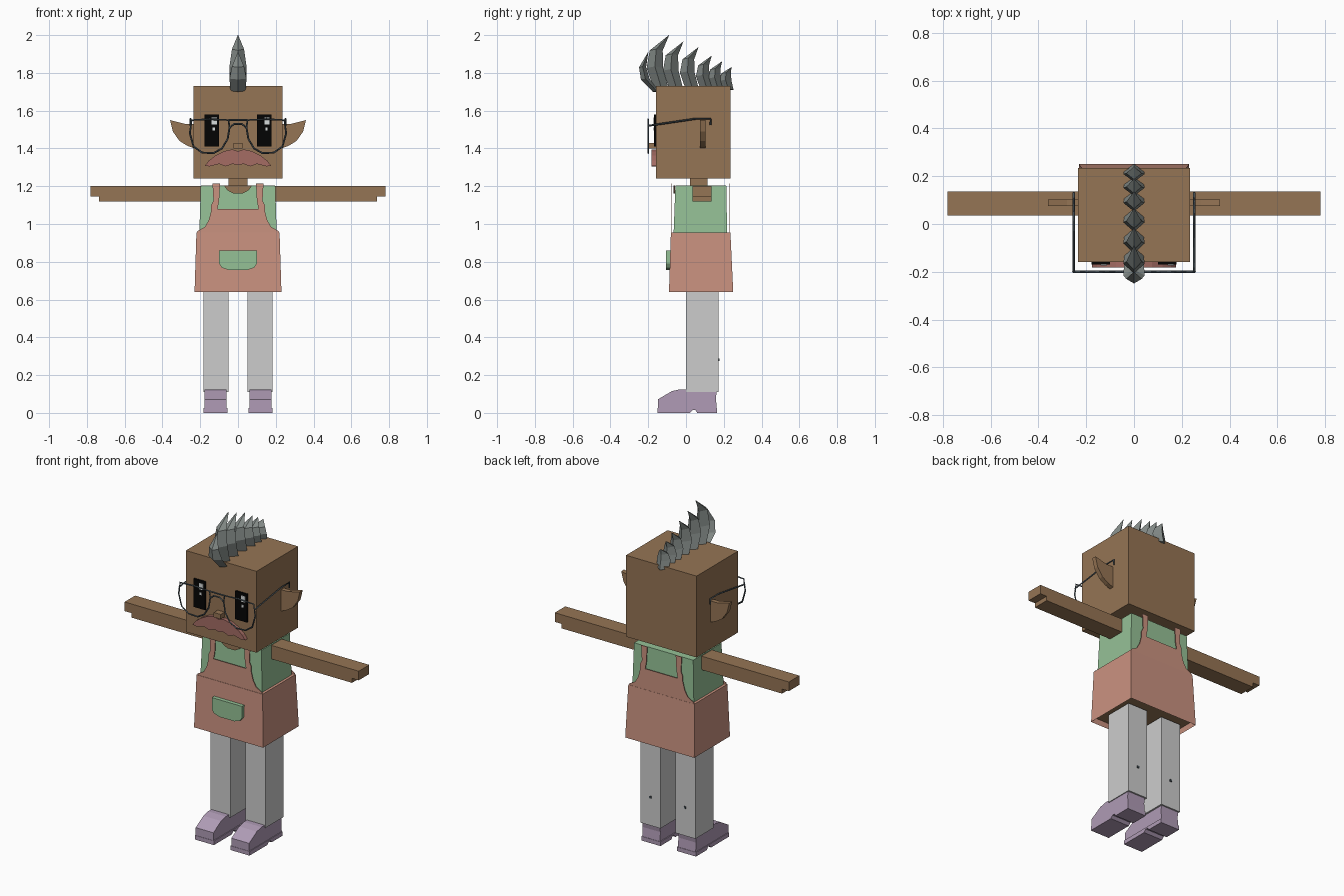
import bpy, bmesh
from mathutils import Vector

cube = bpy.data.objects.get("Cube")
if cube:
    bpy.data.objects.remove(cube, do_unlink=True)


def material(name, r, g, b):
    rgba = [(c / 255) ** 2.2 for c in (r, g, b)] + [1]
    m = bpy.data.materials.new(name)
    m.use_nodes = True
    m.diffuse_color = rgba
    m.node_tree.nodes["Principled BSDF"].inputs["Base Color"].default_value = rgba
    return m


skin = material("skin brown", 148, 116, 85)
salmon = material("salmon", 201, 145, 127)
green = material("soft green", 148, 192, 149)
grey = material("light grey", 203, 203, 203)
purple = material("dusty purple", 174, 154, 180)
rose = material("dull rose", 163, 108, 100)
slate = material("slate wire", 72, 82, 88)
hair = material("hair grey", 128, 135, 132)
black = material("black", 12, 12, 12)
white = material("highlight", 215, 220, 220)


def finish(bm, name, *mats):
    bmesh.ops.recalc_face_normals(bm, faces=bm.faces)
    me = bpy.data.meshes.new(name)
    bm.to_mesh(me)
    bm.free()
    for m in mats:
        me.materials.append(m)
    ob = bpy.data.objects.new(name, me)
    bpy.context.collection.objects.link(ob)
    return ob


def loft(name, rings, mat):
    """Skin a list of equal-sized rings, capped at both ends."""
    bm = bmesh.new()
    vs = [[bm.verts.new(p) for p in ring] for ring in rings]
    n = len(vs[0])
    for a, b in zip(vs, vs[1:]):
        for i in range(n):
            j = (i + 1) % n
            bm.faces.new((a[i], a[j], b[j], b[i]))
    bm.faces.new(vs[0])
    bm.faces.new(vs[-1])
    return finish(bm, name, mat)


def rect(x0, x1, y0, y1, z):
    return [(x0, y0, z), (x1, y0, z), (x1, y1, z), (x0, y1, z)]


def box(name, x0, x1, y0, y1, z0, z1, mat):
    return loft(name, [rect(x0, x1, y0, y1, z0), rect(x0, x1, y0, y1, z1)], mat)


def front_plate(name, pts, y0, y1, mat):
    return loft(name, [[(x, y, z) for x, z in pts] for y in (y0, y1)], mat)


def both(half):
    """Close a right-hand outline with its mirror image."""
    return half + [(-x, z) for x, z in reversed(half) if x]


def wire(name, pts, cyclic=False):
    cu = bpy.data.curves.new(name, "CURVE")
    cu.dimensions = "3D"
    cu.bevel_depth, cu.bevel_resolution = 0.005, 0
    sp = cu.splines.new("POLY")
    sp.points.add(len(pts) - 1)
    for p, co in zip(sp.points, pts):
        p.co = (*co, 1)
    sp.use_cyclic_u = cyclic
    cu.use_fill_caps = True
    cu.materials.append(slate)
    ob = bpy.data.objects.new(name, cu)
    bpy.context.collection.objects.link(ob)
    bpy.ops.object.select_all(action="DESELECT")
    ob.select_set(True)
    bpy.context.view_layer.objects.active = ob
    bpy.ops.object.convert(target="MESH")


# Head, neck and shirt
box("head", -.235, .235, -.16, .235, 1.24, 1.73, skin)
box("neck", -.05, .05, .02, .115, 1.15, 1.25, skin)
loft("shirt", [rect(-.205, .205, -.066, .218, .94), rect(-.197, .197, -.056, .213, 1.205)], green)
front_plate("neckline", both([(.075, 1.204), (.055, 1.178), (.025, 1.162)]), -.066, -.058, skin)

# Apron skirt, hollow underneath
skirt = loft("apron_skirt", [rect(-.23, .23, -.09, .25, .64), rect(-.22, .22, -.08, .235, .955)], salmon)
skirt.data.materials.append(skin)
bm = bmesh.new()
bm.from_mesh(skirt.data)
bm.faces.ensure_lookup_table()
under = min(bm.faces, key=lambda f: f.calc_center_median().z)
bmesh.ops.inset_individual(bm, faces=[under], thickness=.01)
for v in under.verts:
    v.co.z += .03
under.material_index = 1
bm.to_mesh(skirt.data)
bm.free()

# Apron bib with straps, front and back
bib = both([(.22, .95), (.215, .962), (.175, .985), (.155, 1.02), (.142, 1.07),
            (.142, 1.1), (.13, 1.125), (.135, 1.215), (.095, 1.215), (.1, 1.125), (.108, 1.08)])
front_plate("bib_front", bib, -.078, -.074, salmon)
front_plate("bib_back", bib, .23, .234, salmon)
front_plate("pocket", both([(.1, .86), (.1, .79), (.085, .768), (.05, .757)]), -.106, -.082, green)

# Parts repeated on each side
for s, side in ((1, "left"), (-1, "right")):
    def sx(pts):
        return [(s * x, z) for x, z in pts]

    front_plate(side + "_arm", sx([(.195, 1.2), (.78, 1.2), (.78, 1.145), (.735, 1.145),
                                   (.735, 1.118), (.195, 1.118)]), .035, .135, skin)
    box(side + "_leg", s * .05, s * .183, 0, .172, .11, .66, grey)
    box(side + "_leg_stud", s * .11, s * .122, .17, .177, .275, .288, slate)

    # Shoe: side profile with a heel notch, plus a slightly wider sole
    shoe = [(-.148, .02), (-.148, .072), (-.075, .115), (-.03, .125), (.165, .125),
            (.158, .08), (.163, .02)]
    loft(side + "_shoe", [[(s * x, y, z) for y, z in shoe] for x in (.06, .178)], purple)
    sole = [(-.15, 0), (-.15, .025), (.165, .025), (.165, 0), (.06, 0), (.05, .015), (.035, .015), (.02, 0)]
    loft(side + "_sole", [[(s * x, y, z) for y, z in sole] for x in (.055, .182)], purple)

    front_plate(side + "_ear", sx([(.23, 1.53), (.28, 1.53), (.36, 1.55), (.345, 1.49),
                                   (.31, 1.44), (.27, 1.415), (.23, 1.4)]), .075, .102, skin)

    # Eye with two highlights
    box(side + "_eye", s * .1, s * .178, -.17, -.158, 1.41, 1.58, black)
    cx = s * .14
    box(side + "_eye_highlight", cx, cx + .028, -.173, -.169, 1.528, 1.565, white)
    box(side + "_eye_glint", cx + .005, cx + .017, -.173, -.169, 1.495, 1.51, white)

    # Spectacle rim and temple
    rim = [(.05, 1.55), (.15, 1.555), (.245, 1.55), (.255, 1.48), (.235, 1.41), (.19, 1.378),
           (.13, 1.375), (.085, 1.4), (.055, 1.45), (.045, 1.51)]
    wire(side + "_rim", [(s * x, -.2, z) for x, z in rim], True)
    wire(side + "_temple", [(s * .252, y, z) for y, z in
                            ((-.2, 1.52), (.05, 1.557), (.13, 1.557), (.13, 1.525))])

# Spectacle bridges
wire("upper_bridge", [(-.05, -.2, 1.55), (.05, -.2, 1.55)])
wire("lower_bridge", [(-.045, -.2, 1.51), (-.02, -.2, 1.53), (.02, -.2, 1.53), (.045, -.2, 1.51)])

# Nose and moustache
box("nose", -.023, .023, -.198, -.155, 1.4, 1.428, skin)
front_plate("moustache", both([(0, 1.385), (.03, 1.395), (.075, 1.385), (.12, 1.362), (.155, 1.335),
                               (.175, 1.308), (.15, 1.305), (.1, 1.318), (.065, 1.305),
                               (.03, 1.318), (0, 1.312)]), -.183, -.158, rose)

# Mohawk: curved spikes with a diamond cross-section
profile = ((.04, .038), (.045, .043), (.032, .034), (.001, .001))


def spike(name, path, size):
    rings = []
    for (y, z), (w, d) in zip(path, profile):
        d *= size
        rings.append([(0, y - d, z), (w, y, z + d * .2), (0, y + d, z), (-w, y, z + d * .2)])
    loft(name, rings, hair)


spike("hair_spike_front", [(-.155, 1.7), (-.215, 1.765), (-.23, 1.83), (-.2, 1.91)], .55)
tips = ((-.09, 2), (-.015, 1.965), (.065, 1.935), (.135, 1.89), (.19, 1.86), (.24, 1.83))
for i, (ty, tz) in enumerate(tips):
    h = tz - 1.71
    base = ty - .04 * h / .29
    lean = .12 * h
    spike("hair_spike_%d" % (i + 1), [(base, 1.71), (base - lean, 1.71 + h * .4),
                                      (base - lean * .8, 1.71 + h * .72), (ty, tz)], .55 + h * 1.6)
